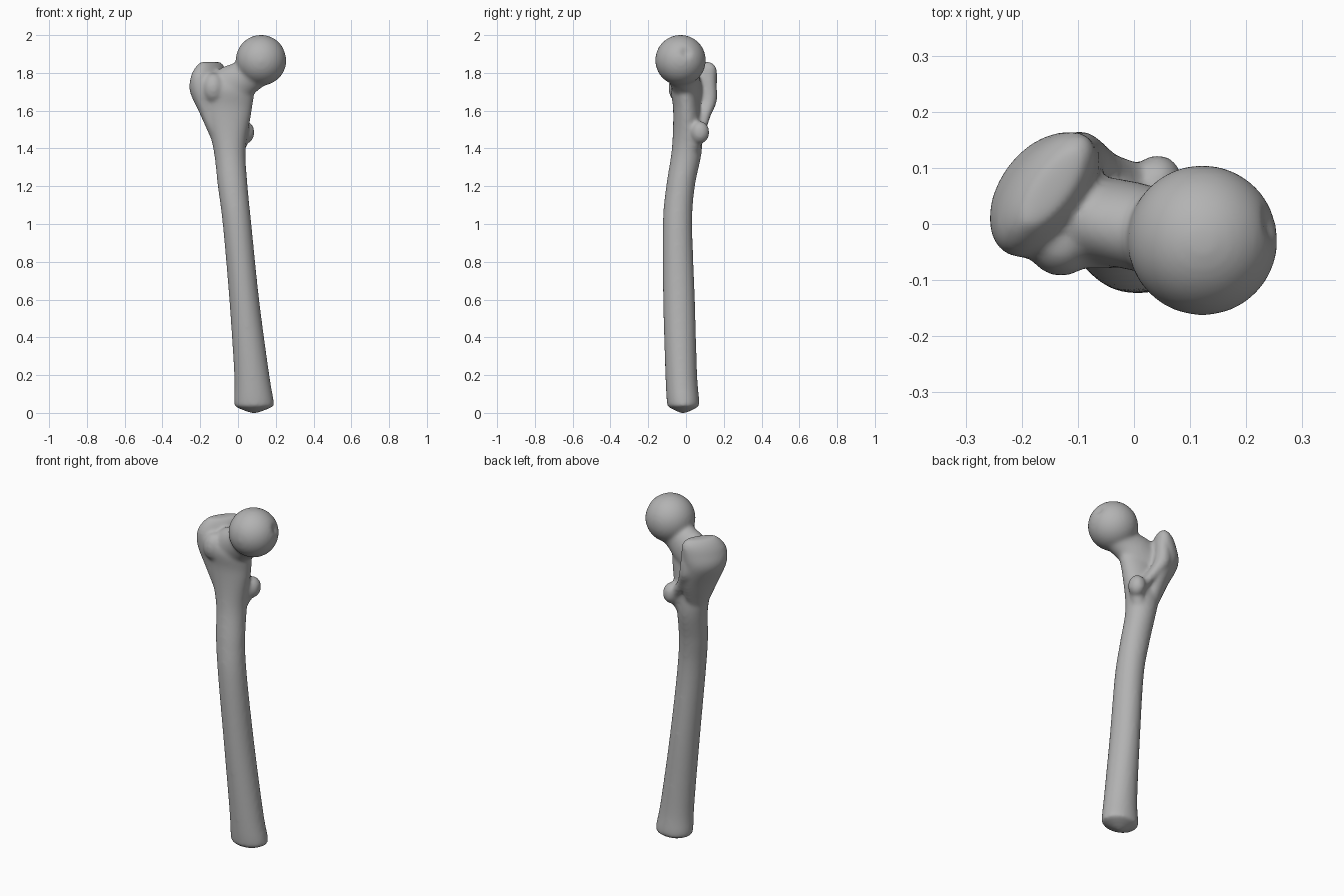
import bpy, bmesh, math
from mathutils import Vector, Matrix

cube = bpy.data.objects.get("Cube")
if cube:
    bpy.data.objects.remove(cube, do_unlink=True)

bone = bpy.data.materials.new("bone_grey")
bone.use_nodes = True
GREY = (0.45, 0.45, 0.45, 1)
bone.diffuse_color = GREY
bsdf = bone.node_tree.nodes["Principled BSDF"]
bsdf.inputs["Base Color"].default_value = GREY
bsdf.inputs["Roughness"].default_value = 0.6

bm = bmesh.new()
SIDES = 40


def spline(p0, p1, p2, p3, t):
    return [0.5 * (2 * b + (c - a) * t + (2 * a - 5 * b + 4 * c - d) * t * t
                   + (3 * b - a - 3 * c + d) * t ** 3)
            for a, b, c, d in zip(p0, p1, p2, p3)]


def loft(stations, normal=(0, 0, 1), steps=6):
    """Closed smooth tube; station = x, y, z, half width, half depth, turn in degrees."""
    n = Vector(normal).normalized()
    u = Vector((0, 1, 0)).cross(n).normalized()
    v = n.cross(u)
    pts = [stations[0], *stations, stations[-1]]
    path = [spline(*pts[i:i + 4], k / steps)
            for i in range(len(stations) - 1) for k in range(steps)]
    path.append(stations[-1])
    rings = []
    for x, y, z, a, b, turn in path:
        r = math.radians(turn)
        du, dv = u * math.cos(r) + v * math.sin(r), v * math.cos(r) - u * math.sin(r)
        angles = [math.tau * j / SIDES for j in range(SIDES)]
        rings.append([bm.verts.new(Vector((x, y, z)) + du * a * math.cos(t)
                                   + dv * b * math.sin(t)) for t in angles])
    for lo, hi in zip(rings, rings[1:]):
        for j in range(SIDES):
            k = (j + 1) % SIDES
            bm.faces.new((lo[j], lo[k], hi[k], hi[j]))
    bm.faces.new(rings[0][::-1])
    bm.faces.new(rings[-1])


def ball(centre, radii):
    m = Matrix.Translation(centre) @ Matrix.Diagonal((*radii, 1))
    return bmesh.ops.create_uvsphere(bm, u_segments=48, v_segments=32,
                                     radius=1, matrix=m)["verts"]


# Bowed shaft with a shallow domed lower end
loft([(0.085, -0.015, 0.0, 0.02, 0.015, 0),
      (0.085, -0.015, 0.03, 0.092, 0.075, 0),
      (0.085, -0.015, 0.055, 0.105, 0.086, 0),
      (0.073, -0.025, 0.2, 0.093, 0.084, 0),
      (0.033, -0.037, 0.6, 0.079, 0.084, 0),
      (-0.005, -0.045, 1.0, 0.076, 0.078, 0),
      (-0.028, -0.029, 1.2, 0.079, 0.076, 0),
      (-0.045, 0.005, 1.4, 0.086, 0.08, 0),
      (-0.055, 0.004, 1.6, 0.128, 0.072, 0),
      (-0.06, -0.008, 1.71, 0.14, 0.072, 0),
      (-0.08, -0.005, 1.77, 0.09, 0.055, 0)])

# Neck rising towards the head
loft([(-0.10, 0.01, 1.68, 0.11, 0.08, 0),
      (-0.02, 0.0, 1.74, 0.11, 0.078, 0),
      (0.045, -0.015, 1.78, 0.095, 0.078, 0),
      (0.12, -0.03, 1.84, 0.10, 0.09, 0)], normal=(0.18, -0.03, 0.13))

# Round head with a small pit on its inner side
centre = Vector((0.122, -0.029, 1.867))
pit = Vector((0.9, 0.2, 0.3)).normalized()
for vert in ball(centre, (0.134, 0.134, 0.134)):
    d = vert.co - centre
    near = max(0, 1 - d.angle(pit) / 0.28)
    vert.co -= d * 0.14 * near * near * (3 - 2 * near)

# Large outer process, turned towards the back
loft([(-0.085, 0.02, 1.44, 0.06, 0.05, 55),
      (-0.125, 0.045, 1.58, 0.10, 0.06, 55),
      (-0.158, 0.05, 1.70, 0.12, 0.083, 55),
      (-0.158, 0.055, 1.78, 0.125, 0.07, 55),
      (-0.148, 0.065, 1.83, 0.11, 0.052, 54),
      (-0.145, 0.065, 1.858, 0.08, 0.028, 54)])
ball((-0.13, -0.035, 1.72), (0.06, 0.058, 0.08))

# Rear crest running down to the small inner process
loft([(-0.095, 0.12, 1.80, 0.03, 0.035, 0),
      (-0.095, 0.12, 1.66, 0.045, 0.045, 0),
      (-0.05, 0.09, 1.57, 0.04, 0.04, 0),
      (0.02, 0.06, 1.47, 0.04, 0.04, 0),
      (-0.01, 0.03, 1.37, 0.035, 0.035, 0)])
ball((0.042, 0.074, 1.485), (0.045, 0.05, 0.06))

bmesh.ops.recalc_face_normals(bm, faces=bm.faces)
mesh = bpy.data.meshes.new("thigh_bone")
bm.to_mesh(mesh)
bm.free()
mesh.materials.append(bone)
obj = bpy.data.objects.new("thigh_bone", mesh)
bpy.context.collection.objects.link(obj)

# Fuse the parts into one skin and soften the joins
fuse = obj.modifiers.new("fuse", 'REMESH')
fuse.mode = 'VOXEL'
fuse.voxel_size = 0.009
fuse.use_smooth_shade = True
soften = obj.modifiers.new("soften", 'SMOOTH')
soften.factor = 0.5
soften.iterations = 14
